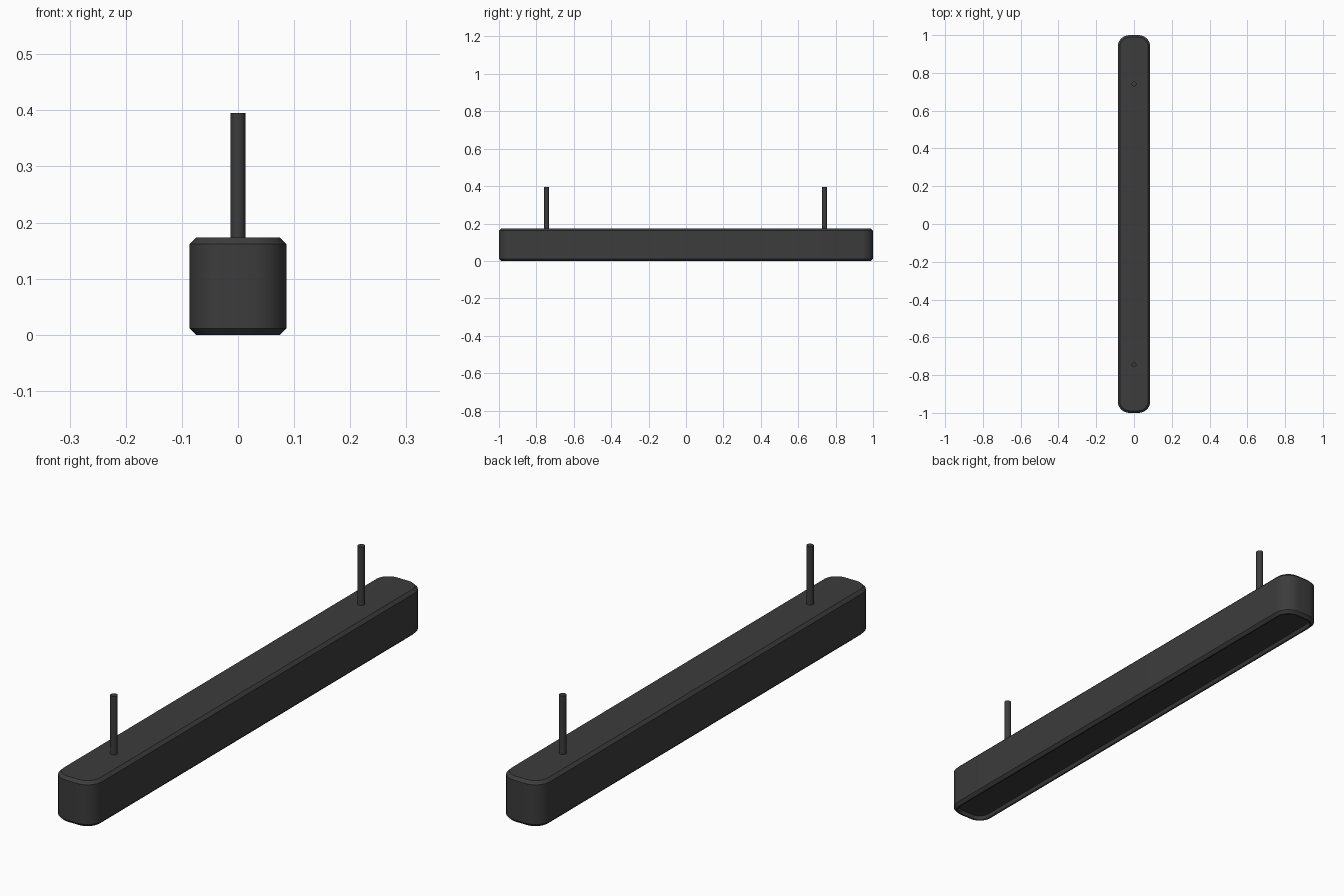
import bpy, bmesh
from math import sin, cos, pi, radians

if "Cube" in bpy.data.objects:
    bpy.data.objects.remove(bpy.data.objects["Cube"])

HX, HY, R, H = 0.086, 1.0, 0.062, 0.173


def outline(inset, z, seg=8):
    """Rounded rectangle loop, shrunk by inset, at height z."""
    r = R - inset
    pts = []
    for i, (sx, sy) in enumerate([(1, 1), (-1, 1), (-1, -1), (1, -1)]):
        for k in range(seg + 1):
            a = i * pi / 2 + k * pi / 2 / seg
            pts.append((sx * (HX - R) + r * cos(a), sy * (HY - R) + r * sin(a), z))
    return pts


def finish(bm, name, angle):
    bmesh.ops.recalc_face_normals(bm, faces=bm.faces)
    mesh = bpy.data.meshes.new(name)
    bm.to_mesh(mesh)
    bm.free()
    ob = bpy.data.objects.new(name, mesh)
    bpy.context.collection.objects.link(ob)
    mat = bpy.data.materials.get("charcoal") or bpy.data.materials.new("charcoal")
    mat.diffuse_color = (0.045, 0.045, 0.045, 1)
    mat.use_nodes = True
    mat.node_tree.nodes["Principled BSDF"].inputs["Base Color"].default_value = mat.diffuse_color
    mesh.materials.append(mat)
    bpy.ops.object.select_all(action='DESELECT')
    ob.select_set(True)
    bpy.context.view_layer.objects.active = ob
    bpy.ops.object.shade_smooth_by_angle(angle=radians(angle))
    return ob


# Lamp housing: recessed underside, rim, chamfers, straight wall, flat top
bm = bmesh.new()
sections = [(0.022, 0.014), (0.019, 0.003), (0.016, 0.0), (0.011, 0.0),
            (0.0, 0.011), (0.0, H - 0.011), (0.011, H)]
loops = [[bm.verts.new(p) for p in outline(*s)] for s in sections]
for a, b in zip(loops, loops[1:]):
    n = len(a)
    for i in range(n):
        j = (i + 1) % n
        bm.faces.new((a[i], a[j], b[j], b[i]))
bm.faces.new(loops[0])
bm.faces.new(loops[-1])
finish(bm, "lamp_housing", 40)

# Hanging rods
z0, z1 = H - 0.005, 0.395
for name, y in (("front_rod", -0.745), ("back_rod", 0.741)):
    bm = bmesh.new()
    bmesh.ops.create_cone(bm, cap_ends=True, segments=24, radius1=0.013,
                          radius2=0.013, depth=z1 - z0)
    bmesh.ops.translate(bm, verts=bm.verts, vec=(0, y, (z0 + z1) / 2))
    finish(bm, name, 40)
